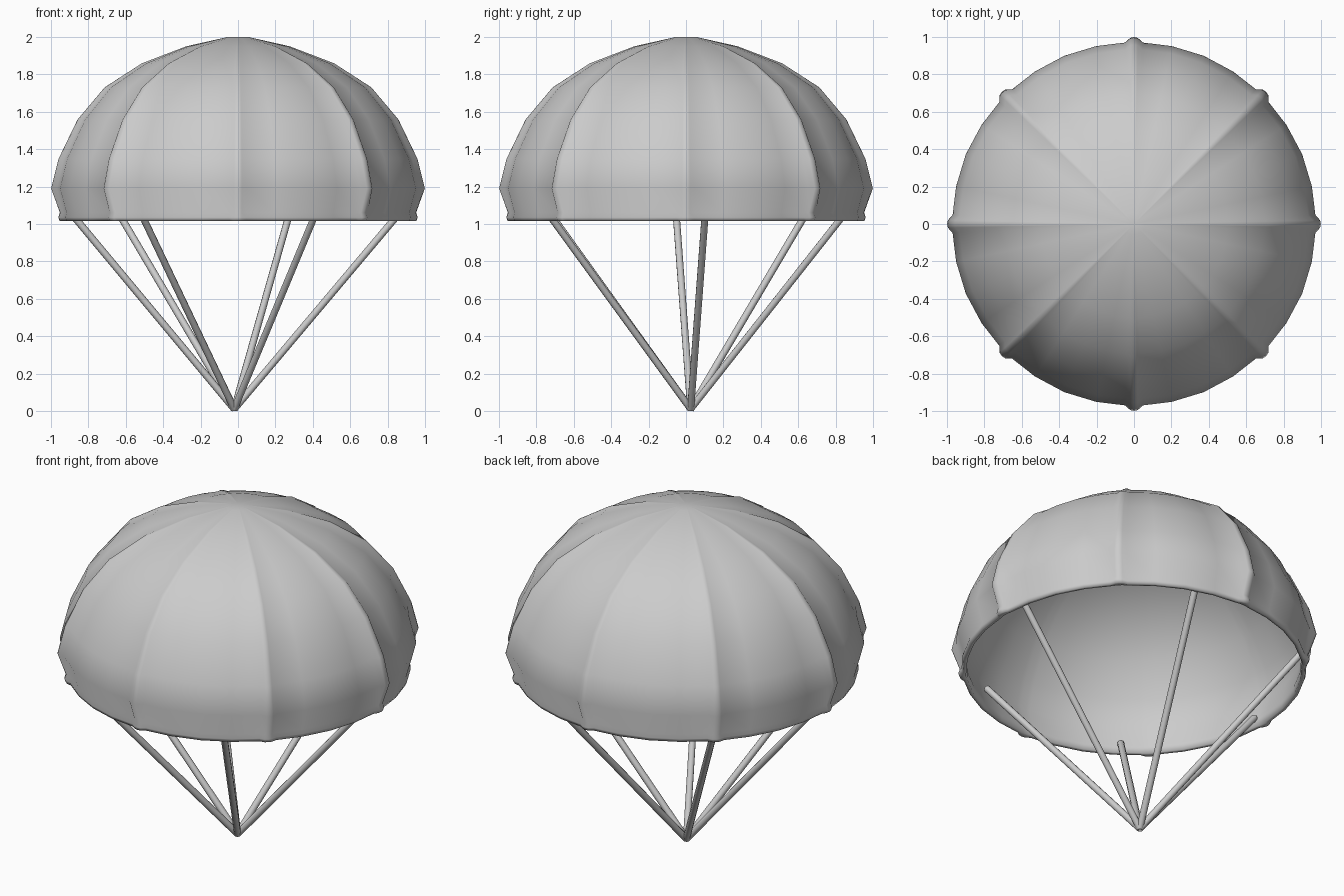
import bpy, bmesh, math
from mathutils import Vector

if "Cube" in bpy.data.objects:
    bpy.data.objects.remove(bpy.data.objects["Cube"])

# Canopy profile (radius, height, rib strength): outside down to the hem, then back up inside
PROFILE = [
    (0.06, 1.998, 0.2), (0.278, 1.949, 0.8), (0.514, 1.858, 1), (0.712, 1.73, 1),
    (0.857, 1.558, 1), (0.958, 1.349, 1), (0.998, 1.19, 1), (0.962, 1.06, 0.6),
    (0.968, 1.035, 0.7), (0.96, 1.015, 0.7),
    (0.94, 1.017, 0.2), (0.937, 1.06, 0), (0.967, 1.19, 0), (0.927, 1.34, 0),
    (0.832, 1.535, 0), (0.69, 1.70, 0), (0.50, 1.826, 0), (0.27, 1.914, 0), (0.06, 1.964, 0),
]
# One gore: (angle from rib in degrees, ridge height 0..1)
GORE = [(-22.5, 0.08), (-12, 0.04), (-2.8, 0), (-1.2, 0.85), (0, 1),
        (1.2, 0.85), (2.8, 0), (12, 0.04)]


def make_canopy():
    bm = bmesh.new()
    rings = []
    for r, z, w in PROFILE:
        ring = []
        for k in range(8):
            for deg, bump in GORE:
                a = math.radians(45 * k + deg)
                rr = r * (0.972 + 0.028 * w * bump)
                ring.append(bm.verts.new((rr * math.cos(a), rr * math.sin(a), z)))
        rings.append(ring)
    n = len(rings[0])
    for upper, lower in zip(rings, rings[1:]):
        for i in range(n):
            j = (i + 1) % n
            bm.faces.new((upper[i], lower[i], lower[j], upper[j]))
    # Close the crown outside and inside
    for ring, z in ((rings[0], 2.0), (rings[-1], 1.966)):
        tip = bm.verts.new((0, 0, z))
        for i in range(n):
            bm.faces.new((tip, ring[i], ring[(i + 1) % n]))
    bmesh.ops.recalc_face_normals(bm, faces=bm.faces)
    mesh = bpy.data.meshes.new("canopy")
    bm.to_mesh(mesh)
    bm.free()
    mesh.shade_smooth()
    bpy.context.collection.objects.link(bpy.data.objects.new("canopy", mesh))


def make_line(name, start, end, radius):
    d = end - start
    bpy.ops.mesh.primitive_cylinder_add(vertices=10, radius=radius, depth=d.length,
                                        location=(start + end) / 2)
    ob = bpy.context.object
    ob.name = name
    ob.rotation_euler = d.to_track_quat('Z', 'Y').to_euler()
    bpy.ops.object.shade_smooth_by_angle(angle=math.radians(40))


make_canopy()

# Suspension lines meeting at one point below the canopy
foot = Vector((-0.02, 0.025, 0.012))
hem_points = [(0.83, 0.10), (0.265, 0.82), (-0.615, 0.62),
              (-0.86, -0.05), (-0.5, -0.70), (0.4, -0.71)]
for i, (x, y) in enumerate(hem_points):
    top = foot + (Vector((x, y, 1.02)) - foot) * 1.05
    make_line(f"suspension_line_{i + 1}", foot, top, 0.019)
